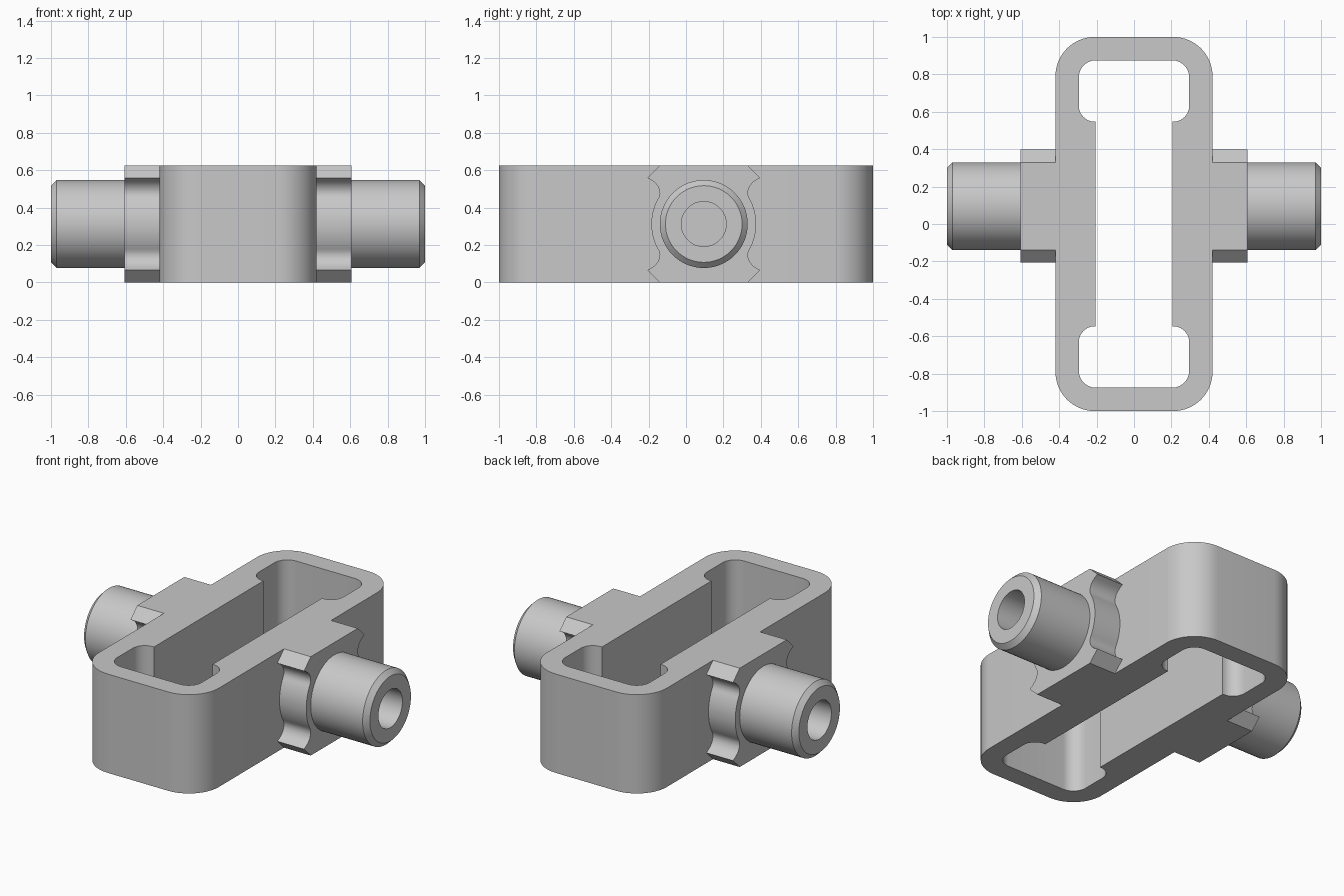
import bpy, bmesh, math

if "Cube" in bpy.data.objects:
    bpy.data.objects.remove(bpy.data.objects["Cube"])

H = 0.625                  # body height
CY, CZ = 0.095, 0.3125     # pivot axis position

grey = bpy.data.materials.new("plain grey")
grey.diffuse_color = (0.58, 0.58, 0.58, 1)
grey.use_nodes = True
grey.node_tree.nodes["Principled BSDF"].inputs["Base Color"].default_value = grey.diffuse_color


def arc(cx, cy, r, a0, a1, n=12):
    return [(cx + r * math.cos(math.radians(a0 + (a1 - a0) * i / n)),
             cy + r * math.sin(math.radians(a0 + (a1 - a0) * i / n))) for i in range(n + 1)]


def finish(name, bm, mirror=False):
    bmesh.ops.recalc_face_normals(bm, faces=bm.faces[:])
    me = bpy.data.meshes.new(name)
    bm.to_mesh(me)
    bm.free()
    me.materials.append(grey)
    ob = bpy.data.objects.new(name, me)
    bpy.context.collection.objects.link(ob)
    bpy.ops.object.select_all(action='DESELECT')
    ob.select_set(True)
    bpy.context.view_layer.objects.active = ob
    bpy.ops.object.shade_smooth_by_angle(angle=math.radians(30))
    if mirror:
        ob.modifiers.new("mirror", 'MIRROR').use_axis[0] = True
    return ob


def prism(name, loops, lo, hi, place, mirror=False):
    """Extrude closed outlines (outer, then holes) from lo to hi."""
    bm = bmesh.new()
    levels = []
    for level in (lo, hi):
        rings, edges = [], []
        for pts in loops:
            vs = [bm.verts.new(place(p, q, level)) for p, q in pts]
            edges += [bm.edges.new((vs[i - 1], vs[i])) for i in range(len(vs))]
            rings.append(vs)
        bmesh.ops.triangle_fill(bm, edges=edges, use_beauty=True)
        levels.append(rings)
    for a, b in zip(*levels):
        for i in range(len(a)):
            bm.faces.new((a[i - 1], a[i], b[i], b[i - 1]))
    return finish(name, bm, mirror)


def four_fold(quarter, cx=0.0, cy=0.0):
    """Reflect a first-quadrant outline (ordered from +x side to +y side)."""
    q = list(quarter)
    full = (q + [(-x, y) for x, y in reversed(q)] + [(-x, -y) for x, y in q]
            + [(x, -y) for x, y in reversed(q)])
    return [(x + cx, y + cy) for x, y in full]


# Rounded frame with slot and wider end pockets
outer = four_fold(arc(0.21, 0.79, 0.21, 0, 90, 16))
slot = four_fold([(0.205, 0.547)] + arc(0.21, 0.632, 0.085, -90, 0)
                 + arc(0.205, 0.785, 0.09, 0, 90))
prism("frame", [outer, slot], 0, H, lambda x, y, z: (x, y, z))

# Notched side bosses
bulge = [p for p in arc(0, 0, 0.28, 0, 31, 10) if p[1] > 1e-6]
flute = [(0.235, 0.165), (0.2385, 0.185), (0.247, 0.204), (0.26, 0.22), (0.279, 0.234)]
boss = four_fold(bulge + flute + [(0.302, 0.247), (0.235, H / 2)], CY, CZ)
prism("side_boss", [boss], 0.42, 0.607, lambda y, z, x: (x, y, z), True)

# Hollow chamfered pivot pins
bm = bmesh.new()
N = 64
profile = [(0.607, 0.235), (0.97, 0.235), (1.0, 0.205), (1.0, 0.12), (0.607, 0.12)]
rings = [[bm.verts.new((x, CY + r * math.cos(2 * math.pi * i / N),
                        CZ + r * math.sin(2 * math.pi * i / N))) for i in range(N)]
         for x, r in profile]
for k in range(len(rings)):
    a, b = rings[k - 1], rings[k]
    for i in range(N):
        bm.faces.new((a[i - 1], a[i], b[i], b[i - 1]))
finish("pivot_pin", bm, True)
